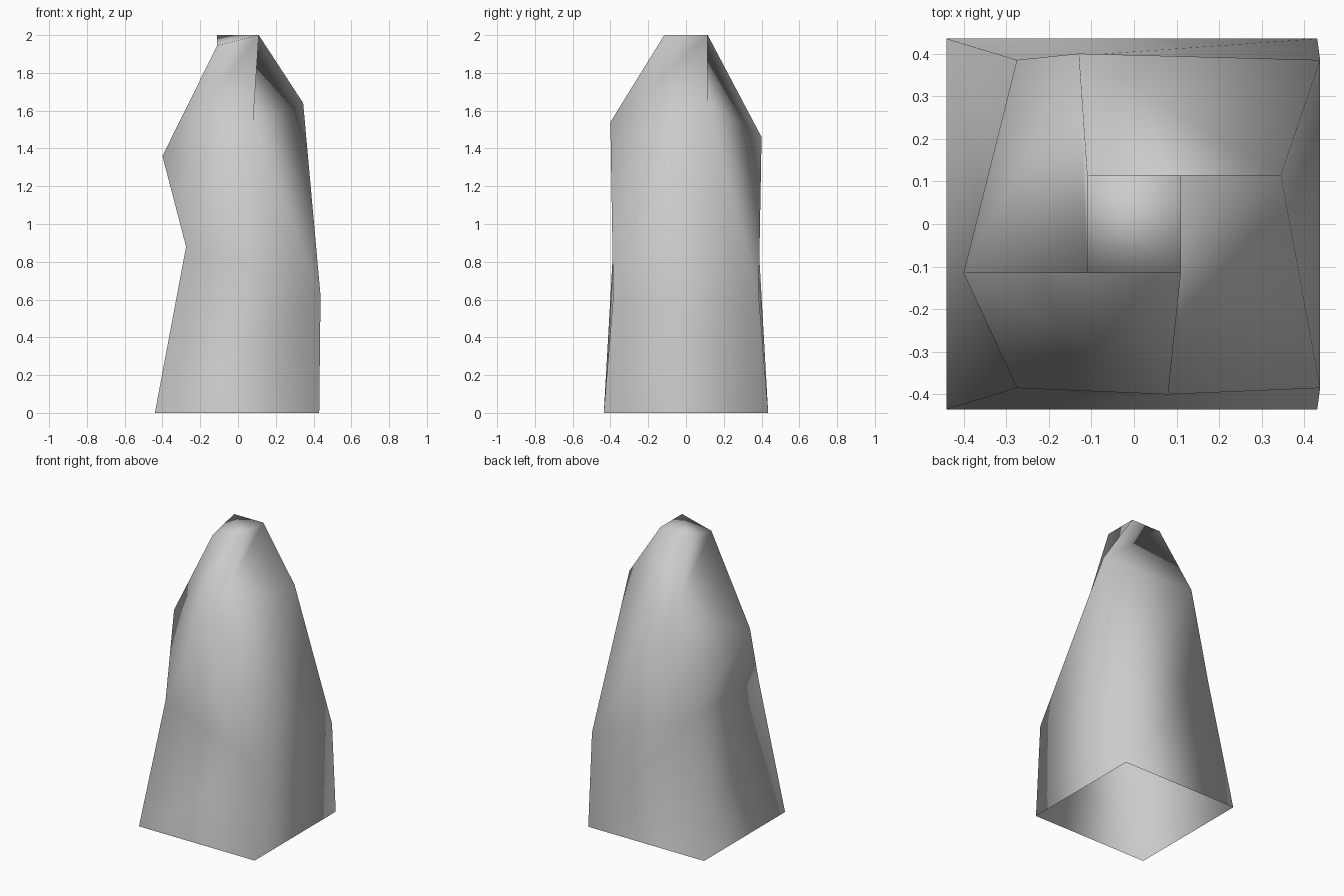
import bpy
import bmesh

cube = bpy.data.objects.get("Cube")
if cube:
    bpy.data.objects.remove(cube, do_unlink=True)

# Stone colour
stone = bpy.data.materials.new("stone_grey")
stone.use_nodes = True
GREY = (0.6, 0.6, 0.6, 1.0)
stone.diffuse_color = GREY
stone.node_tree.nodes["Principled BSDF"].inputs["Base Color"].default_value = GREY

# Four-sided cross-sections from the open base to the tip
SECTIONS = [
    [(-.44, -.435, 0), (.43, -.435, 0), (.43, .435, 0), (-.44, .435, 0)],
    [(-.275, -.385, .88), (.437, -.385, .62), (.437, .385, .62), (-.275, .385, .88)],
    [(-.4, -.115, 1.36), (.08, -.4, 1.54), (.345, .115, 1.64), (-.13, .4, 1.46)],
    [(-.11, -.115, 1.945), (.11, -.115, 2), (.11, .115, 2), (-.11, .115, 2)],
]

bm = bmesh.new()
rings = [[bm.verts.new(p) for p in section] for section in SECTIONS]

# Twisted sides, each quad split along its rising diagonal
for low, high in zip(rings, rings[1:]):
    for i in range(4):
        j = (i + 1) % 4
        bm.faces.new((low[i], low[j], high[j]))
        bm.faces.new((low[i], high[j], high[i]))

# Tip, folded down towards one corner
a, b, c, d = rings[-1]
bm.faces.new((a, b, d))
bm.faces.new((b, c, d))

for face in bm.faces:
    face.smooth = True

mesh = bpy.data.meshes.new("rock_pillar")
bm.to_mesh(mesh)
bm.free()
mesh.materials.append(stone)
pillar = bpy.data.objects.new("rock_pillar", mesh)
bpy.context.collection.objects.link(pillar)
